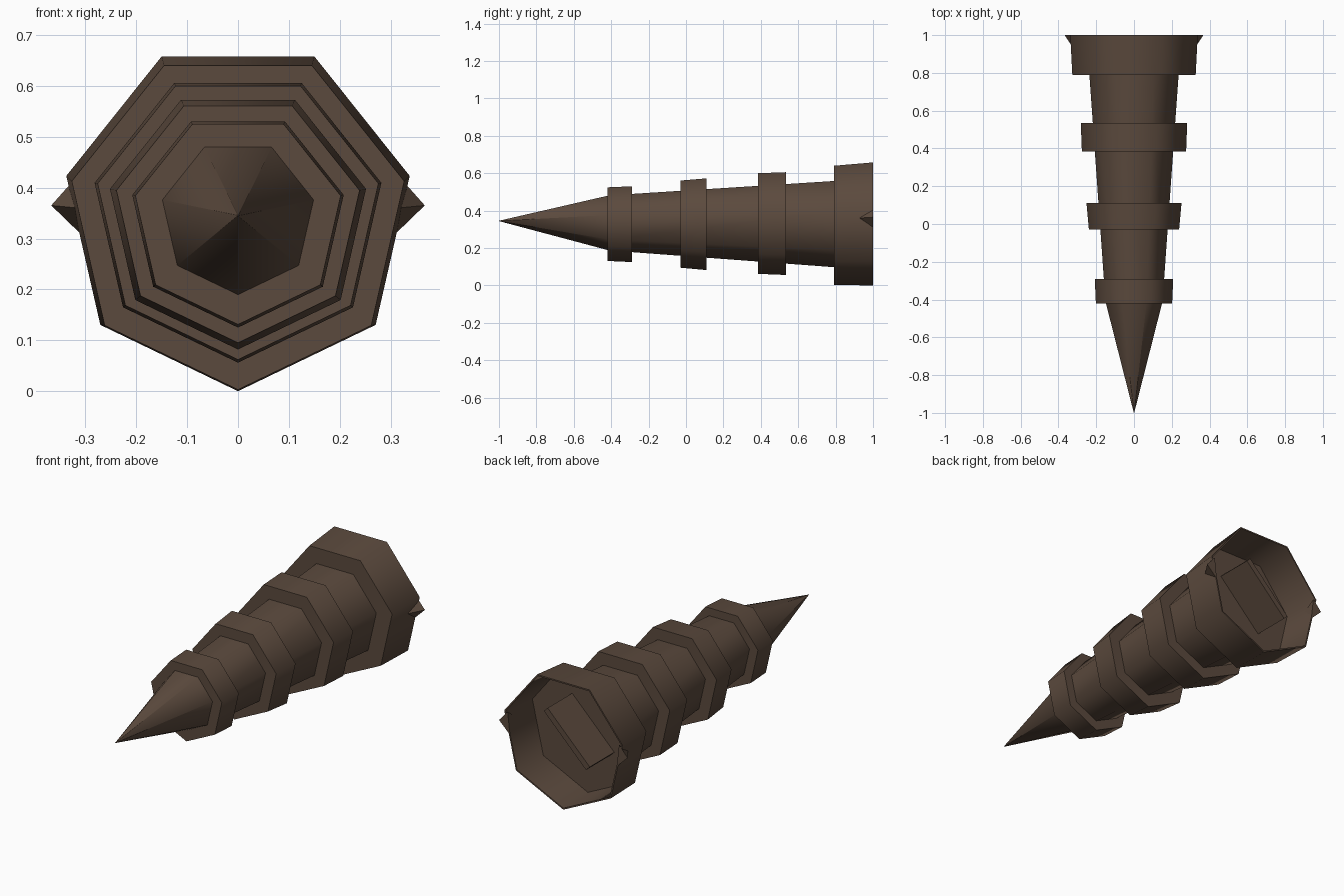
import bpy, bmesh, math
from mathutils import Matrix, Vector

if "Cube" in bpy.data.objects:
    bpy.data.objects.remove(bpy.data.objects["Cube"])

SIDES = 7
brown = bpy.data.materials.new("dark_brown")
brown.use_nodes = True
brown.diffuse_color = (0.105, 0.068, 0.047, 1)
brown.node_tree.nodes["Principled BSDF"].inputs["Base Color"].default_value = brown.diffuse_color


def finish(name, bm, smooth=True):
    bmesh.ops.recalc_face_normals(bm, faces=bm.faces)
    mesh = bpy.data.meshes.new(name)
    bm.to_mesh(mesh)
    bm.free()
    mesh.materials.append(brown)
    obj = bpy.data.objects.new(name, mesh)
    bpy.context.collection.objects.link(obj)
    if smooth:
        bpy.ops.object.select_all(action="DESELECT")
        obj.select_set(True)
        bpy.context.view_layer.objects.active = obj
        bpy.ops.object.shade_smooth_by_angle(angle=math.radians(55))
    return obj


def heptagon(bm, y, radius, z):
    """Ring of seven vertices across the y axis, one corner pointing down."""
    steps = [math.tau * i / SIDES for i in range(SIDES)]
    return [bm.verts.new((radius * math.sin(a), y, z - radius * math.cos(a))) for a in steps]


def loft(name, sections, closed=False):
    """Join heptagons given as (y, radius, z); closed links the last to the first."""
    bm = bmesh.new()
    loops = [heptagon(bm, *s) for s in sections]
    pairs = list(zip(loops, loops[1:]))
    if closed:
        pairs.append((loops[-1], loops[0]))
    for a, b in pairs:
        for i in range(SIDES):
            j = (i + 1) % SIDES
            bm.faces.new((a[i], a[j], b[j], b[i]))
    if not closed:
        bm.faces.new(loops[0])
        bm.faces.new(loops[-1])
    return finish(name, bm)


# Pointed tip and tapering shaft
loft("tip", [(-1, 0.001, 0.345), (-0.41, 0.155, 0.342)])
loft("shaft", [(-0.41, 0.155, 0.342), (0.8, 0.243, 0.34)])

# Bands around the shaft
bands = [("front_band", -0.42, -0.29, 0.207, 0.213, 0.338),
         ("middle_band", -0.03, 0.11, 0.245, 0.258, 0.34),
         ("rear_band", 0.385, 0.535, 0.283, 0.289, 0.345)]
for name, y0, y1, r0, r1, z in bands:
    loft(name, [(y0, r0, z), (y1, r1, z), (y1, 0.14, z), (y0, 0.14, z)], closed=True)

# Hollow collar, open at the back
loft("collar", [(0.79, 0.335, 0.338), (1, 0.346, 0.346), (1, 0.338, 0.346),
                (0.8, 0.325, 0.338), (0.8, 0.2, 0.338), (0.79, 0.2, 0.338)], closed=True)

# Slanted plate inside the collar
bm = bmesh.new()
place = Matrix.Translation((-0.02, 0.89, 0.37)) @ Matrix.Rotation(math.radians(-45), 4, "Y")
bmesh.ops.create_cube(bm, size=1, matrix=place @ Matrix.Diagonal((0.34, 0.22, 0.03, 1)))
finish("inner_plate", bm, smooth=False)

# Small pointed flares at the sides of the collar mouth
for side, name in ((1, "left_flare"), (-1, "right_flare")):
    bm = bmesh.new()
    points = [(0.367, 1, 0.365), (0.318, 1, 0.42), (0.305, 1, 0.305), (0.315, 0.92, 0.36)]
    verts = [bm.verts.new(Vector((side * x, y, z))) for x, y, z in points]
    bmesh.ops.convex_hull(bm, input=verts)
    finish(name, bm, smooth=False)
